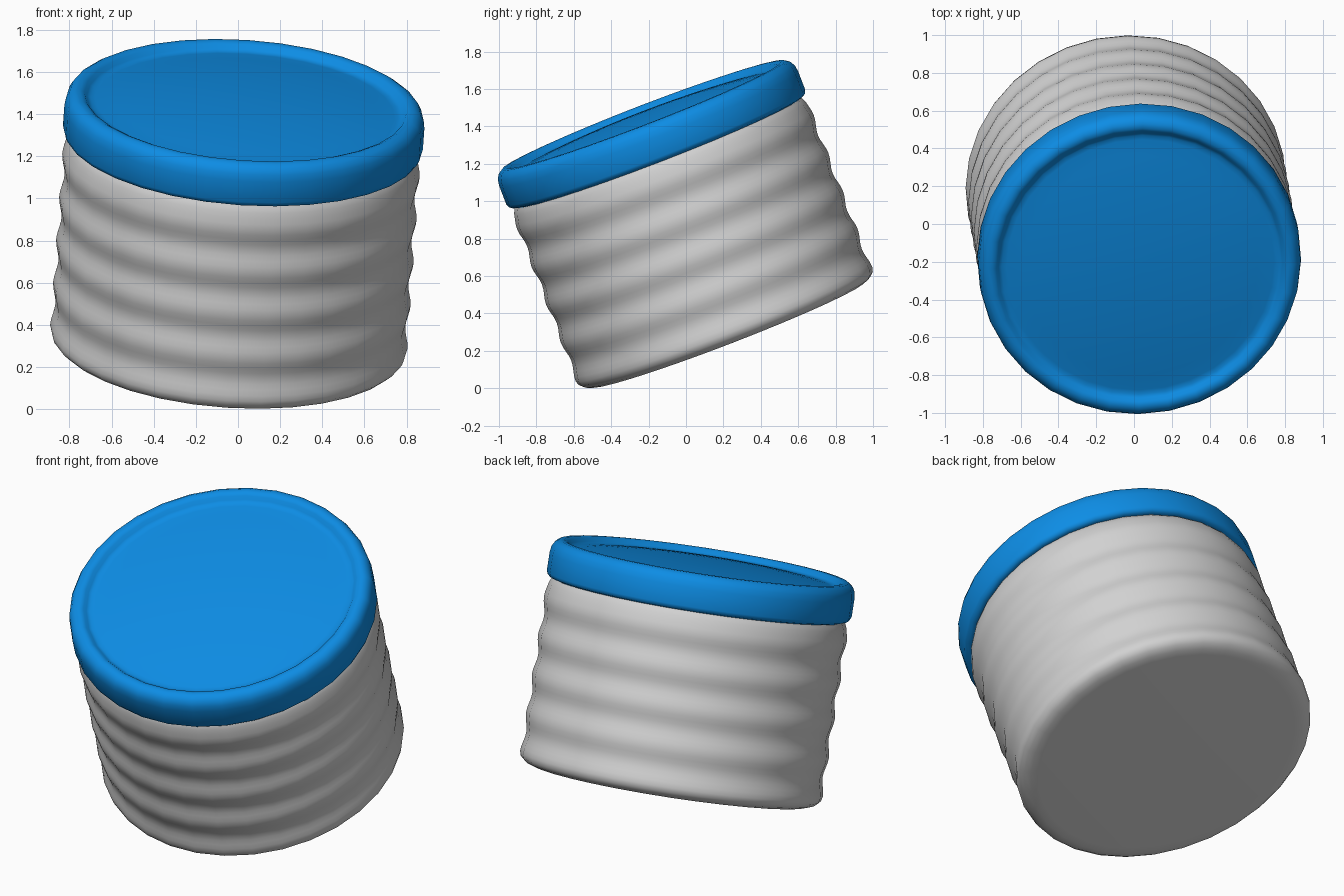
import bpy, bmesh, math
from mathutils import Vector, Matrix

if "Cube" in bpy.data.objects:
    bpy.data.objects.remove(bpy.data.objects["Cube"])

SIDES = 32


def material(name, rgb):
    m = bpy.data.materials.new(name)
    m.diffuse_color = (*rgb, 1)
    m.use_nodes = True
    m.node_tree.nodes["Principled BSDF"].inputs["Base Color"].default_value = m.diffuse_color
    return m


# Tilted frame shared by jar and lid: profile height runs along this axis
axis = Vector((0.066, -0.359, 0.932)).normalized()
frame = Matrix.Translation((-0.06, 0.292, 0.112)) @ \
    Vector((0, 0, 1)).rotation_difference(axis).to_matrix().to_4x4()


def lathe(name, profile, mat):
    """Revolve (radius, height) points, bottom to top, and cap the ends."""
    bm = bmesh.new()
    rings = [[bm.verts.new((r * math.cos(2 * math.pi * i / SIDES),
                            r * math.sin(2 * math.pi * i / SIDES), h))
              for i in range(SIDES)] for r, h in profile]
    for a, b in zip(rings, rings[1:]):
        for i in range(SIDES):
            j = (i + 1) % SIDES
            bm.faces.new((a[i], a[j], b[j], b[i]))
    bm.faces.new(rings[0][::-1])
    bm.faces.new(rings[-1])
    bm.transform(frame)
    me = bpy.data.meshes.new(name)
    bm.to_mesh(me)
    bm.free()
    me.materials.append(mat)
    ob = bpy.data.objects.new(name, me)
    bpy.context.collection.objects.link(ob)
    bpy.ops.object.select_all(action='DESELECT')
    ob.select_set(True)
    bpy.context.view_layer.objects.active = ob
    bpy.ops.object.shade_smooth_by_angle(angle=math.radians(50))
    return ob


grey = material("light grey", (0.64, 0.64, 0.64))
blue = material("blue", (0.004, 0.265, 0.78))

# Ribbed jar: rounded foot, then evenly spaced shallow ridges
first, pitch, ridges = 0.25, 0.218, 5
body = [(0.74, 0.187), (0.785, 0.19), (0.82, 0.203), (0.843, 0.224)]
for k in range(8 * (ridges - 1) + 4):
    wave = 0.5 + 0.5 * math.cos(2 * math.pi * k / 8)
    body.append((0.832 + 0.018 * wave, first + pitch * k / 8))
body += [(0.825, 1.225), (0.80, 1.26), (0.78, 1.30)]
lathe("jar_body", body, grey)

# Lid: overhanging band, rounded rim, groove and a gently domed top
lid = [(0.79, 1.245), (0.825, 1.237), (0.847, 1.245), (0.856, 1.265),
       (0.856, 1.37), (0.851, 1.405), (0.836, 1.432), (0.812, 1.448),
       (0.787, 1.45), (0.766, 1.441), (0.753, 1.424), (0.735, 1.415)]
for k in range(9):
    r = 0.71 * (1 - k / 8.2)
    lid.append((r, 1.416 + 0.04 * (1 - (r / 0.71) ** 2)))
lathe("lid", lid, blue)
